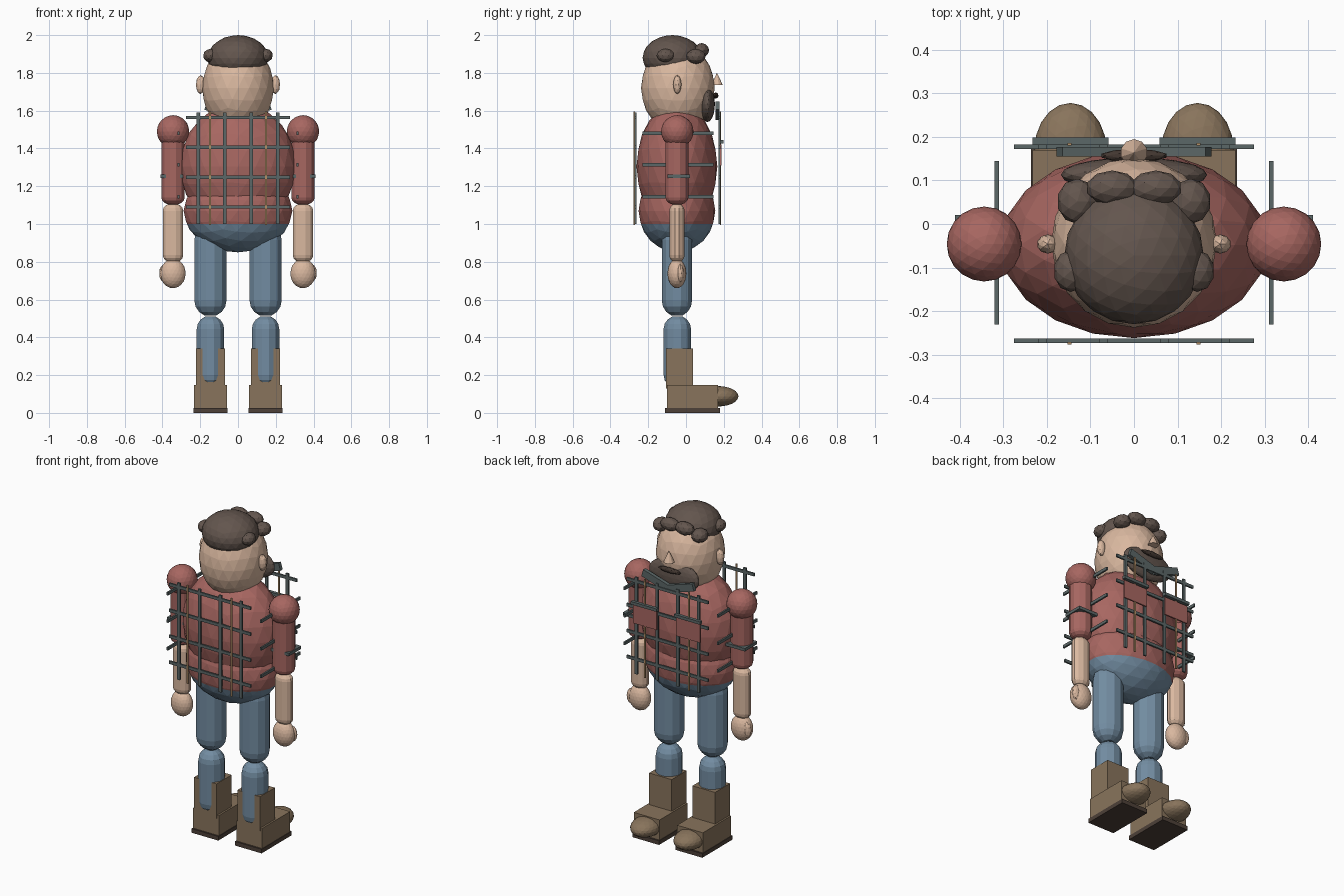
import bpy, bmesh, math
from mathutils import Matrix, Vector

old = bpy.data.objects.get("Cube")
if old:
    bpy.data.objects.remove(old, do_unlink=True)


def material(name, rgb):
    m = bpy.data.materials.new(name)
    m.use_nodes = True
    m.diffuse_color = (*rgb, 1)
    bsdf = next(n for n in m.node_tree.nodes if n.type == 'BSDF_PRINCIPLED')
    bsdf.inputs["Base Color"].default_value = (*rgb, 1)
    return m


RED = material("shirt red", (.39, .135, .12))
SKIN = material("skin", (.70, .48, .35))
BLUE = material("jeans blue", (.17, .265, .36))
LEATHER = material("boot leather", (.25, .175, .107))
SOLE = material("sole brown", (.075, .052, .04))
HAIR = material("hair brown", (.125, .092, .076))
SLATE = material("plaid slate", (.105, .135, .135))
TAN = material("plaid tan", (.45, .28, .14))
DARK = material("moustache brown", (.055, .038, .03))


def finish(bm, name, *mats):
    mesh = bpy.data.meshes.new(name)
    bm.to_mesh(mesh)
    bm.free()
    for m in mats:
        mesh.materials.append(m)
    ob = bpy.data.objects.new(name, mesh)
    bpy.context.collection.objects.link(ob)
    return ob


def place(loc, size):
    return Matrix.Translation(loc) @ Matrix.Diagonal((*size, 1))


def ellipsoid(name, loc, radii, mat, detail=3):
    bm = bmesh.new()
    bmesh.ops.create_icosphere(bm, subdivisions=detail, radius=1, matrix=place(loc, radii))
    return finish(bm, name, mat)


def box(name, loc, size, mat, tilt=0):
    bm = bmesh.new()
    spin = Matrix.Rotation(tilt, 4, 'Y')
    bmesh.ops.create_cube(bm, size=1, matrix=Matrix.Translation(loc) @ spin @ Matrix.Diagonal((*size, 1)))
    return finish(bm, name, mat)


def capsule(name, loc, rx, ry, z0, z1, cap, mat, sides=12, steps=4):
    """Upright limb with rounded ends between z0 and z1."""
    bm = bmesh.new()
    rows = [(math.sin(a), z0 + cap * (1 - math.cos(a)))
            for a in (math.pi / 2 * i / steps for i in range(1, steps + 1))]
    rows += [(r, z0 + z1 - z) for r, z in reversed(rows)]
    rings = []
    for r, z in rows:
        rings.append([bm.verts.new((loc[0] + rx * r * math.cos(t), loc[1] + ry * r * math.sin(t), z))
                      for t in (math.tau * (k + .5) / sides for k in range(sides))])
    for low, high in zip(rings, rings[1:]):
        for k in range(sides):
            n = (k + 1) % sides
            bm.faces.new((low[k], low[n], high[n], high[k]))
    bm.faces.new(rings[0][::-1])
    bm.faces.new(rings[-1])
    return finish(bm, name, mat)


Y = -.048  # body axis

# Torso, and belly whose lower part is the trousers
ellipsoid("torso", (0, Y, 1.305), (.307, .214, .335), RED)
bm = bmesh.new()
bmesh.ops.create_icosphere(bm, subdivisions=3, radius=1, matrix=place((0, Y, 1.07), (.288, .203, .22)))
bmesh.ops.bisect_plane(bm, geom=bm.verts[:] + bm.edges[:] + bm.faces[:],
                       plane_co=(0, 0, 1), plane_no=(0, 0, 1))
for f in bm.faces:
    f.material_index = int(f.calc_center_median().z < 1)
finish(bm, "belly_and_hips", RED, BLUE)

# Head and face
ellipsoid("head", (0, -.043, 1.72), (.19, .195, .235), SKIN)
ellipsoid("hair_cap", (0, -.072, 1.88), (.16, .158, .12), HAIR)
ellipsoid("beard", (0, .113, 1.635), (.168, .04, .095), HAIR)
ellipsoid("moustache", (0, .157, 1.68), (.078, .015, .016), DARK, 2)
bm = bmesh.new()
bmesh.ops.create_cone(bm, cap_ends=True, segments=10, radius1=.031, radius2=0, depth=.066,
                      matrix=Matrix.Translation((0, .164, 1.768)))
finish(bm, "nose", SKIN)

for side, s in (("right", -1), ("left", 1)):
    # Ears and curls
    ellipsoid(side + "_ear", (s * .198, -.046, 1.738), (.025, .022, .05), SKIN, 2)
    ellipsoid(side + "_back_curl", (s * .145, -.108, 1.892), (.04, .048, .036), HAIR, 2)
    ellipsoid(side + "_side_curl", (s * .13, .052, 1.887), (.047, .052, .04), HAIR, 2)
    ellipsoid(side + "_front_curl", (s * .05, .083, 1.92), (.06, .04, .038), HAIR, 2)

    # Arms
    ax = s * .344
    ellipsoid(side + "_shoulder", (ax, -.046, 1.49), (.086, .086, .086), RED)
    capsule(side + "_upper_arm", (ax, Y), .064, .063, 1.1, 1.5, .04, RED)
    capsule(side + "_forearm", (ax, Y), .056, .042, .795, 1.11, .04, SKIN)
    ellipsoid(side + "_hand", (ax, Y, .738), (.067, .05, .078), SKIN)
    ellipsoid(side + "_thumb", (s * .39, -.03, .74), (.028, .019, .048), SKIN, 2)

    # Legs and boots
    lx = s * .146
    capsule(side + "_thigh", (lx, Y), .088, .083, .51, 1.0, .085, BLUE)
    capsule(side + "_shin", (lx, -.046), .075, .075, .13, .515, .07, BLUE)
    box(side + "_boot_shaft", (lx, -.034, .235), (.152, .144, .21), LEATHER)
    box(side + "_boot_foot", (lx, .035, .085), (.174, .27, .125), LEATHER)
    box(side + "_boot_sole", (lx, .035, .0125), (.18, .29, .025), SOLE)
    ellipsoid(side + "_boot_toe", (lx, .17, .088), (.083, .108, .054), LEATHER)

    # Sleeve stripes
    for i, z in enumerate((1.48, 1.313, 1.145)):
        box(f"{side}_side_stripe_{i}", (s * .315, -.043, z), (.01, .375, .018), SLATE)
    box(side + "_sleeve_band", (ax, -.038, 1.252), (.135, .118, .018), SLATE)

    # Collar halves and chest pockets
    box(side + "_collar", (s * .085, .166, 1.6), (.18, .022, .045), SLATE, -s * .3)
    box(side + "_pocket", (lx, .184, 1.365), (.16, .009, .11), RED)
    box(side + "_pocket_flap", (lx, .189, 1.435), (.175, .02, .018), SLATE)

# Plaid lattice on both sides of the torso
for name, y, out in (("rear", -.268, -1), ("chest", .177, 1)):
    for i in range(4):
        box(f"{name}_cross_stripe_{i}", (0, y, 1.09 + .158 * i), (.55, .01, .018), SLATE)
        box(f"{name}_upright_stripe_{i}", (-.21 + .14 * i, y, 1.295), (.018, .01, .59), SLATE)
    for s in (-1, 1):
        box(f"{name}_thin_stripe_{s}", (s * .148, y + out * .006, 1.295), (.01, .006, .6), TAN)
